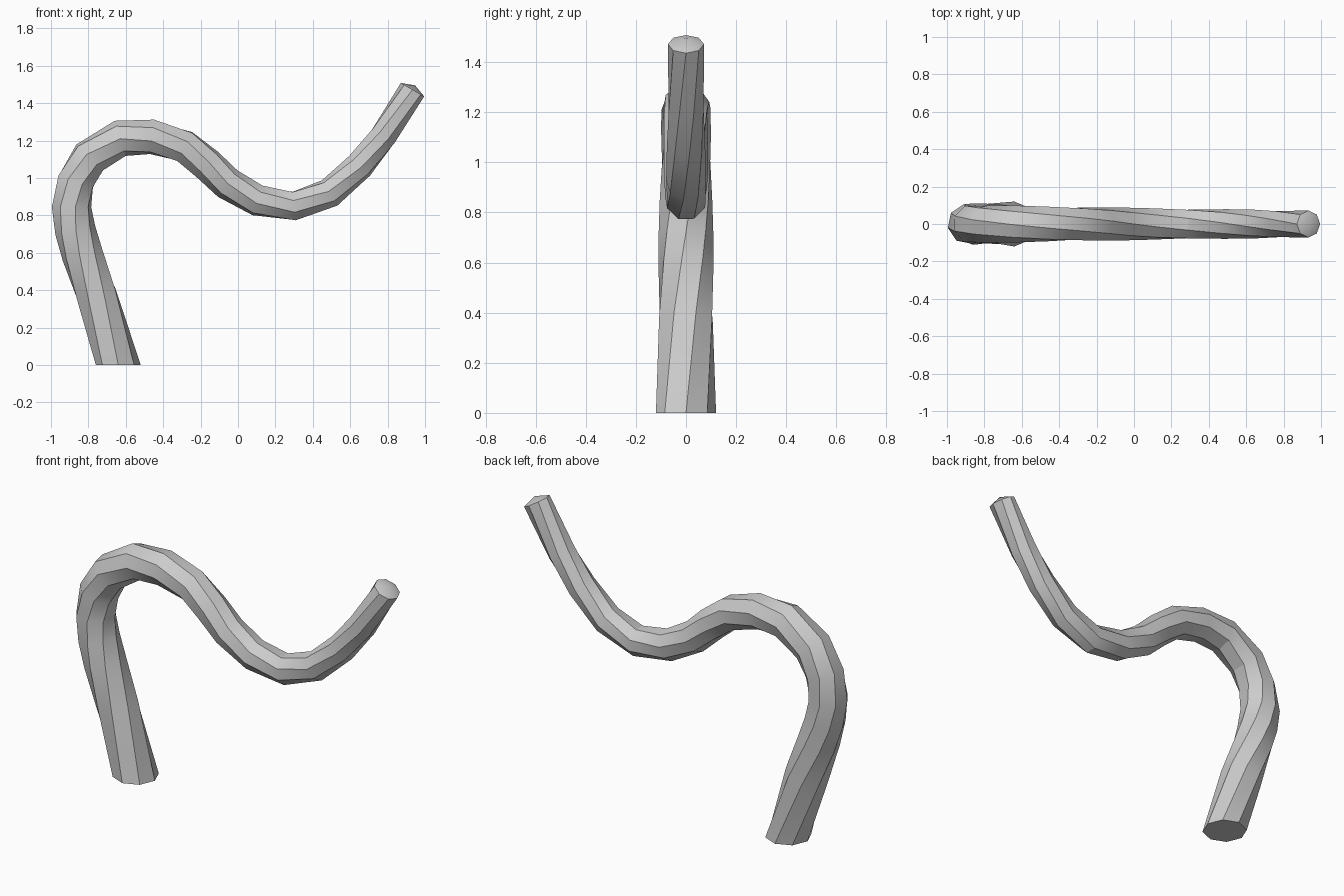
import bpy, bmesh
from math import radians, sin, cos
from mathutils import Vector

if "Cube" in bpy.data.objects:
    bpy.data.objects.remove(bpy.data.objects["Cube"])

SIDES = 8
# centre line in the x-z plane
PATH = [(-.64, 0), (-.755, .37), (-.832, .59), (-.87, .72), (-.89, .845),
        (-.868, .98), (-.793, 1.11), (-.63, 1.212), (-.46, 1.22), (-.285, 1.168),
        (-.165, 1.073), (-.055, .97), (.105, .88), (.30, .85), (.49, .92),
        (.65, 1.065), (.778, 1.225), (.933, 1.472)]
# (path length fraction, value) stops
RADIUS = [(0, .12), (.25, .108), (.5, .093), (.75, .081), (1, .072)]
TWIST = [(0, 0), (.12, 21), (.25, 52), (.48, 108), (.74, 162), (1, 225)]


def sample(stops, t):
    for (a, va), (b, vb) in zip(stops, stops[1:]):
        if t <= b:
            return va + (vb - va) * (t - a) / (b - a)
    return stops[-1][1]


points = [Vector((x, 0, z)) for x, z in PATH]
lengths = [0]
for p, q in zip(points, points[1:]):
    lengths.append(lengths[-1] + (q - p).length)

# twisted, tapering octagonal tube
bm = bmesh.new()
rings = []
for i, p in enumerate(points):
    if i == 0:
        tangent = Vector((0, 0, 1))          # base cut flat on the ground
    elif i == len(points) - 1:
        tangent = Vector((.5, 0, .866))
    else:
        tangent = ((p - points[i - 1]).normalized()
                   + (points[i + 1] - p).normalized()).normalized()
    outer = Vector((-tangent.z, 0, tangent.x))
    side = tangent.cross(outer)
    t = lengths[i] / lengths[-1]
    r, turn = sample(RADIUS, t), radians(sample(TWIST, t))
    ring = []
    for k in range(SIDES):
        a = turn + radians(360 / SIDES * k)
        ring.append(bm.verts.new(p + r * (cos(a) * outer + sin(a) * side)))
    rings.append(ring)

for lo, hi in zip(rings, rings[1:]):
    for k in range(SIDES):
        n = (k + 1) % SIDES
        bm.faces.new((lo[k], lo[n], hi[n], hi[k]))

# flat base and slightly pointed tip
bm.faces.new(rings[0][::-1])
apex = bm.verts.new(points[-1] + tangent * .027)
for k in range(SIDES):
    bm.faces.new((rings[-1][k], rings[-1][(k + 1) % SIDES], apex))
bmesh.ops.recalc_face_normals(bm, faces=bm.faces[:])

mesh = bpy.data.meshes.new("curved_stem")
bm.to_mesh(mesh)
bm.free()
stem = bpy.data.objects.new("curved_stem", mesh)
bpy.context.collection.objects.link(stem)
bpy.context.view_layer.objects.active = stem
stem.select_set(True)
bpy.ops.object.shade_smooth_by_angle(angle=radians(30))
